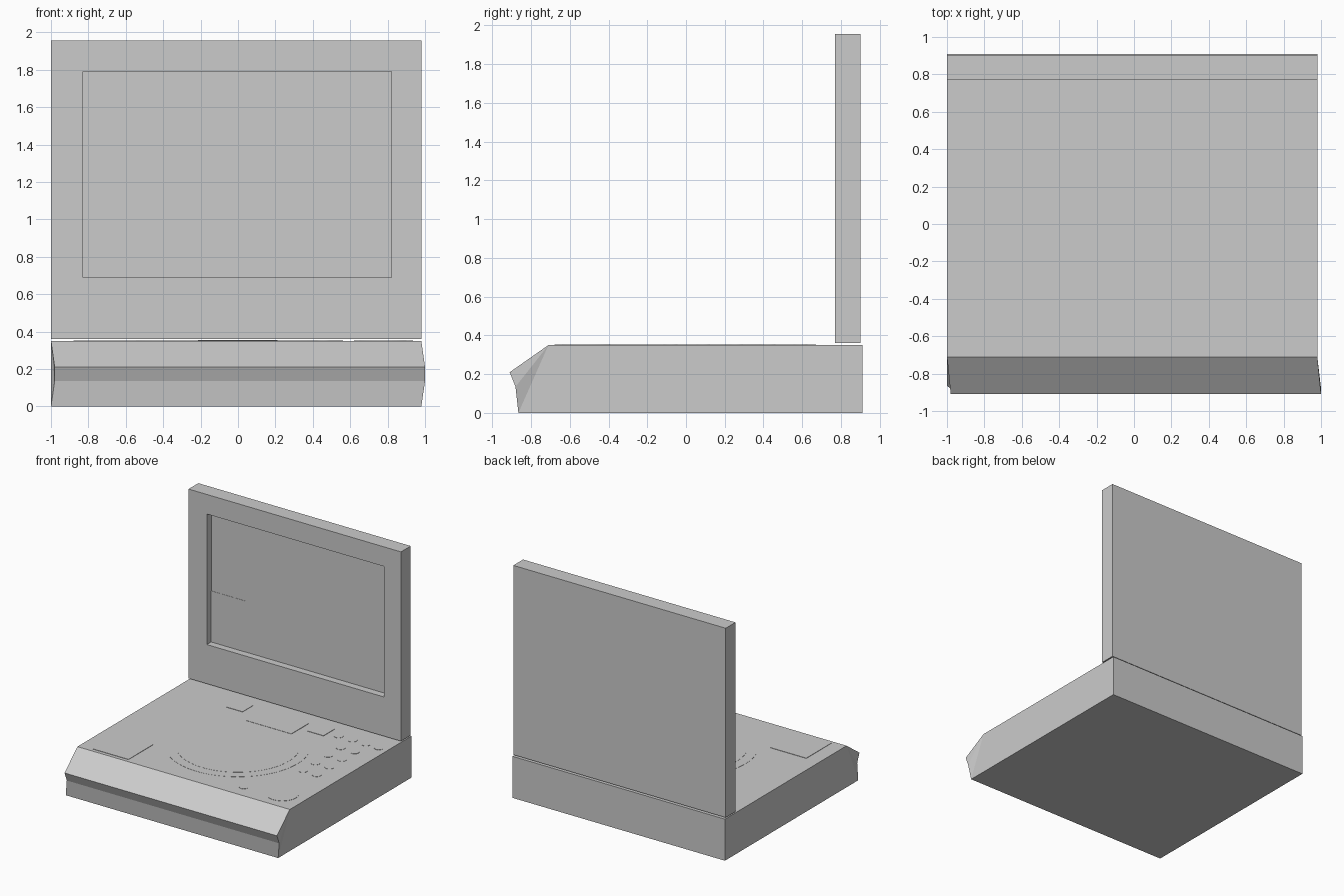
import bpy, bmesh
from mathutils import Vector, Matrix

cube = bpy.data.objects.get("Cube")
if cube:
    bpy.data.objects.remove(cube, do_unlink=True)

grey = bpy.data.materials.new("light_grey")
grey.use_nodes = True
grey.diffuse_color = (0.6, 0.6, 0.6, 1)
grey.node_tree.nodes["Principled BSDF"].inputs["Base Color"].default_value = grey.diffuse_color

LEFT, RIGHT = -1.0, 0.98
TOP = 0.35


def finish(bm, name):
    bmesh.ops.recalc_face_normals(bm, faces=bm.faces)
    mesh = bpy.data.meshes.new(name)
    bm.to_mesh(mesh)
    bm.free()
    mesh.materials.append(grey)
    obj = bpy.data.objects.new(name, mesh)
    bpy.context.collection.objects.link(obj)
    return obj


def box(bm, low, high):
    low, high = Vector(low), Vector(high)
    matrix = Matrix.Translation((low + high) / 2) @ Matrix.Diagonal((*(high - low), 1))
    return bmesh.ops.create_cube(bm, size=1, matrix=matrix)


def plate(name, low, high, thick=0.003):
    bm = bmesh.new()
    box(bm, (*low, TOP - 0.002), (*high, TOP + thick))
    return finish(bm, name)


def disc(name, x, y, radius, thick=0.002, sides=32):
    bm = bmesh.new()
    depth = thick + 0.002
    bmesh.ops.create_cone(bm, cap_ends=True, segments=sides, radius1=radius, radius2=radius,
                          depth=depth, matrix=Matrix.Translation((x, y, TOP - 0.002 + depth / 2)))
    return finish(bm, name)


# Base: side profile (y, z, sideways shift of the lip), swept across the width
profile = [(-0.71, TOP, 0), (-0.91, 0.21, 0.02), (-0.88, 0.135, 0.02),
           (-0.865, 0, 0), (0.91, 0, 0), (0.91, TOP, 0)]
bm = bmesh.new()
sides = [[bm.verts.new((x + shift, y, z)) for y, z, shift in profile] for x in (LEFT, RIGHT)]
count = len(profile)
for i in range(count):
    j = (i + 1) % count
    bm.faces.new((sides[0][i], sides[0][j], sides[1][j], sides[1][i]))
for side in sides:
    for i in range(1, count - 1):
        bm.faces.new((side[0], side[i], side[i + 1]))
finish(bm, "base")

# Upright lid with a recessed screen
bm = bmesh.new()
box(bm, (LEFT, 0.77, 0.36), (RIGHT, 0.9, 1.955))
front = min(bm.faces, key=lambda f: f.calc_center_median().y)
bmesh.ops.inset_individual(bm, faces=[front], thickness=0.1)
for v in front.verts:
    v.co.x = -0.83 if v.co.x < 0 else 0.82
    v.co.z = 0.69 if v.co.z < 1 else 1.79
floor = bmesh.ops.extrude_discrete_faces(bm, faces=[front])["faces"][0]
bmesh.ops.translate(bm, verts=floor.verts, vec=(0, 0.06, 0))
finish(bm, "lid")

# Thin panels in opposite corners of the screen
for name, x0, x1, z0, z1 in (("screen_upper_panel", 0.5, 0.82, 1.37, 1.79),
                             ("screen_lower_panel", -0.83, -0.51, 0.69, 1.12)):
    bm = bmesh.new()
    box(bm, (x0, 0.828, z0), (x1, 0.832, z1))
    finish(bm, name)

# Disc cover and its latch
disc("disc_cover_rim", 0, 0, 0.555, 0.001, 96)
disc("disc_cover", 0, 0, 0.475, 0.002, 96)
plate("cover_latch", (-0.215, 0.41), (0.21, 0.645), 0.004)

# Square pads
plate("left_hinge_pad", (-0.475, 0.525), (-0.325, 0.67))
plate("right_hinge_pad", (0.28, 0.525), (0.43, 0.67))
plate("front_pad", (-0.88, -0.68), (-0.545, -0.345))

# Round controls
disc("control_dial", 0.775, -0.515, 0.125, sides=48)
disc("power_button", 0.46, -0.58, 0.035)
for x in (0.525, 0.655, 0.78, 0.9):
    disc("top_row_button", x, 0.59, 0.036)
for row in range(4):
    for x in (0.66, 0.79):
        disc("keypad_button", x, 0.425 - row * 0.168, 0.036)
